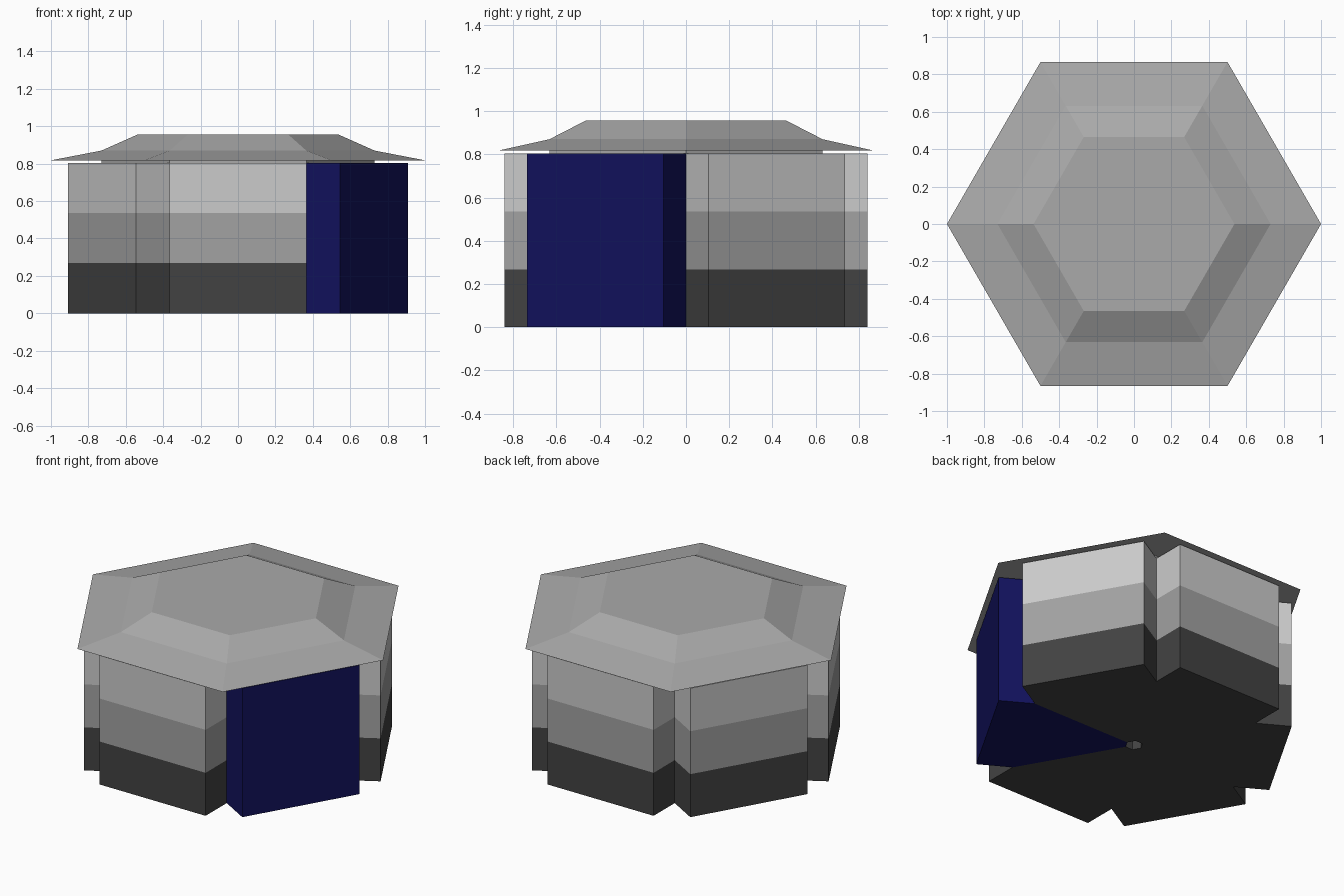
import bpy, bmesh, math
from mathutils import Vector

if "Cube" in bpy.data.objects:
    bpy.data.objects.remove(bpy.data.objects["Cube"])

WALL_TOP = 0.803
CORE_R = 0.73      # hexagon through the inner corners of the notches
FACE_DIST = 0.84   # distance of the outer wall faces from the centre
HOLE_R = 0.05      # small opening in the middle


def material(name, rgb):
    mat = bpy.data.materials.new(name)
    mat.diffuse_color = (*rgb, 1)
    mat.use_nodes = True
    mat.node_tree.nodes["Principled BSDF"].inputs["Base Color"].default_value = mat.diffuse_color
    return mat


def stack_rings(name, rings, mats, segment_mats=None):
    """Closed solid skinned through equal-length rings of points."""
    bm = bmesh.new()
    loops = [[bm.verts.new(p) for p in ring] for ring in rings]
    n = len(loops[0])
    bm.faces.new(loops[0][::-1])
    for k, (low, high) in enumerate(zip(loops, loops[1:])):
        for i in range(n):
            j = (i + 1) % n
            face = bm.faces.new((low[i], low[j], high[j], high[i]))
            if segment_mats:
                face.material_index = segment_mats[k]
    top = bm.faces.new(loops[-1])
    if segment_mats:
        top.material_index = segment_mats[-1]
    bmesh.ops.recalc_face_normals(bm, faces=bm.faces[:])
    mesh = bpy.data.meshes.new(name)
    bm.to_mesh(mesh)
    bm.free()
    obj = bpy.data.objects.new(name, mesh)
    bpy.context.collection.objects.link(obj)
    for m in mats:
        mesh.materials.append(m)
    return obj


def hexagon(radius, z):
    return [(radius * math.cos(math.radians(60 * i)),
             radius * math.sin(math.radians(60 * i)), z) for i in range(6)]


dark = material("dark_grey", (0.055, 0.055, 0.055))
mid = material("mid_grey", (0.36, 0.36, 0.36))
light = material("light_grey", (0.6, 0.6, 0.6))
navy = material("navy", (0.006, 0.006, 0.11))
roof_grey = material("roof_grey", (0.4, 0.4, 0.4))

# Six wedge-shaped bays: a triangle of the hexagon plus a projecting wall block
c30, s30 = math.cos(math.radians(30)), 0.5
half = CORE_R * s30
plan = [(HOLE_R * c30, -HOLE_R * s30), (CORE_R * c30, -half),
        (FACE_DIST, -half), (FACE_DIST, half),
        (CORE_R * c30, half), (HOLE_R * c30, HOLE_R * s30)]
for i in range(6):
    a = math.radians(60 * i - 30)
    turned = [(x * math.cos(a) - y * math.sin(a),
               x * math.sin(a) + y * math.cos(a)) for x, y in plan]
    if i == 0:  # navy bay on the front right
        heights, mats, bands = [0, WALL_TOP], [navy], [0]
    else:       # banded grey bays
        heights = [WALL_TOP * k / 3 for k in range(4)]
        mats, bands = [dark, mid, light], [0, 1, 2]
    rings = [[(x, y, z) for x, y in turned] for z in heights]
    stack_rings("navy_bay" if i == 0 else f"grey_bay_{i}", rings, mats, bands)

# Hexagonal roof: neck, thin eave, two slopes and a flat top
profile = [(CORE_R, WALL_TOP), (CORE_R, 0.818), (1.0, 0.818),
           (CORE_R, 0.87), (0.537, 0.956)]
stack_rings("roof", [hexagon(r, z) for r, z in profile], [roof_grey])
